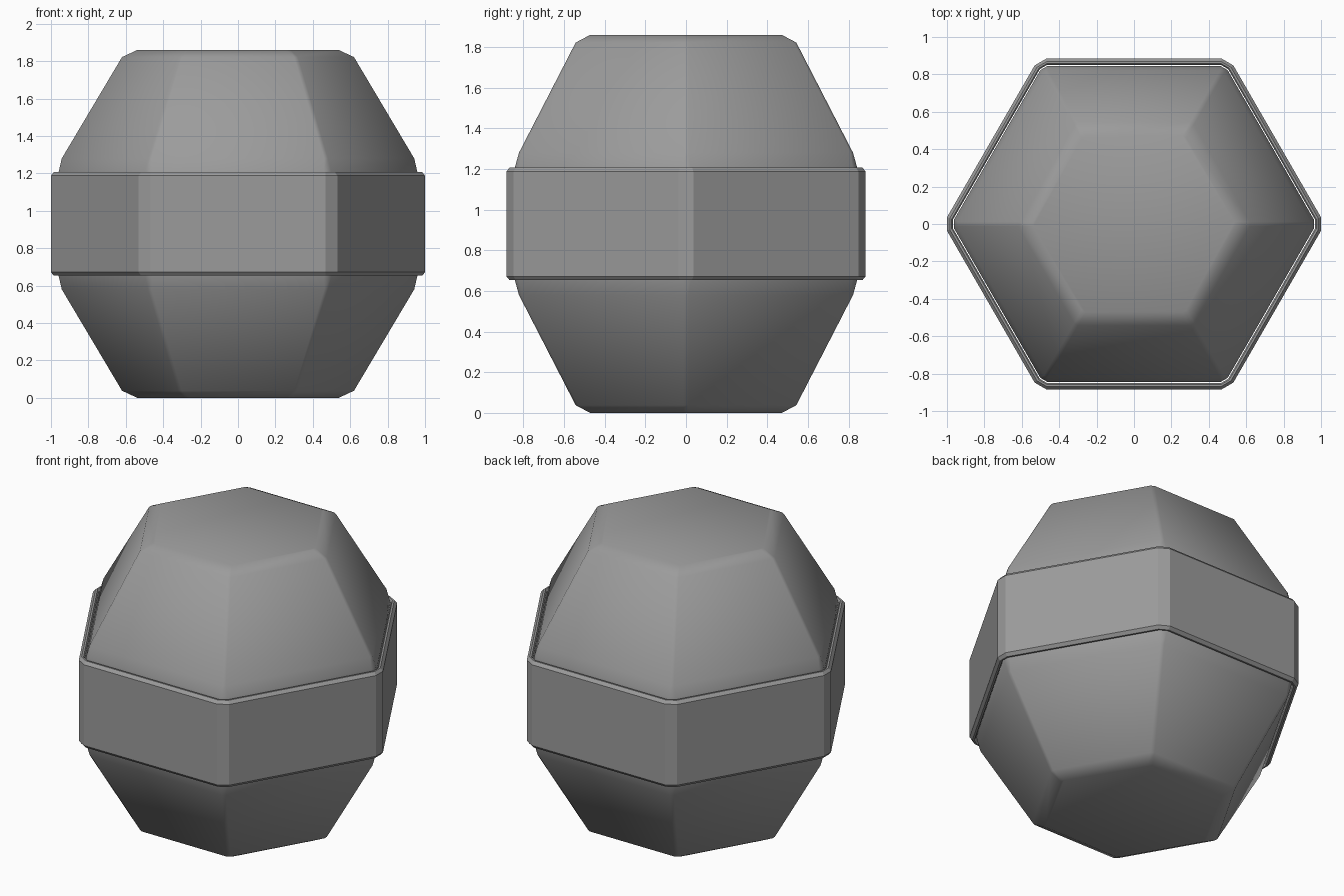
import bpy, bmesh, math
from mathutils import Vector

if "Cube" in bpy.data.objects:
    bpy.data.objects.remove(bpy.data.objects["Cube"])


def hex_ring(bm, apothem, chamfer, z):
    """Hexagon with corners on the x axis, each corner cut to a short edge."""
    radius = apothem / math.cos(math.pi / 6)
    cut = chamfer / math.cos(math.pi / 6)
    corners = [Vector((radius * math.cos(math.radians(60 * i)),
                       radius * math.sin(math.radians(60 * i)), z)) for i in range(6)]
    ring = []
    for i, c in enumerate(corners):
        for other in (corners[i - 1], corners[(i + 1) % 6]):
            ring.append(bm.verts.new(c + (other - c).normalized() * cut))
    return ring


def loft(name, profile, closed=False):
    """Skin hexagon rings (apothem, chamfer half width, z); cap or close the loop."""
    bm = bmesh.new()
    rings = [hex_ring(bm, *p) for p in profile]
    pairs = list(zip(rings, rings[1:]))
    if closed:
        pairs.append((rings[-1], rings[0]))
    else:
        bm.faces.new(rings[0])
        bm.faces.new(rings[-1])
    for a, b in pairs:
        for i in range(12):
            j = (i + 1) % 12
            bm.faces.new((a[i], a[j], b[j], b[i]))
    bmesh.ops.recalc_face_normals(bm, faces=bm.faces)
    mesh = bpy.data.meshes.new(name)
    bm.to_mesh(mesh)
    bm.free()
    obj = bpy.data.objects.new(name, mesh)
    bpy.context.collection.objects.link(obj)
    return obj


MID = 0.93  # height of the symmetry plane

# Faceted core: upper half profile mirrored about the middle
upper = [(0.845, 0.022, 0.26), (0.84, 0.022, 0.285), (0.822, 0.012, 0.35),
         (0.543, 0.012, 0.892), (0.472, 0.012, 0.93)]
profile = [(a, c, MID - z) for a, c, z in reversed(upper)]
profile += [(a, c, MID + z) for a, c, z in upper]
core = loft("faceted_core", profile)

# Open hexagonal band with chamfered rims, standing slightly clear of the core
half = [(0.850, 0.022, 0.265), (0.857, 0.024, 0.277),
        (0.868, 0.03, 0.277), (0.884, 0.036, 0.258)]
profile = [(a, c, MID - z) for a, c, z in half]
profile += [(a, c, MID + z) for a, c, z in reversed(half)]
band = loft("middle_band", profile, closed=True)

# Dark grey finish on both parts
grey = bpy.data.materials.new("dark_grey")
grey.diffuse_color = (0.33, 0.33, 0.33, 1)
grey.use_nodes = True
grey.node_tree.nodes["Principled BSDF"].inputs["Base Color"].default_value = grey.diffuse_color

# Smooth core, crisp flat facets on the band
for obj, angle in ((core, 50), (band, 20)):
    obj.data.materials.append(grey)
    bpy.ops.object.select_all(action='DESELECT')
    obj.select_set(True)
    bpy.context.view_layer.objects.active = obj
    bpy.ops.object.shade_smooth_by_angle(angle=math.radians(angle))
